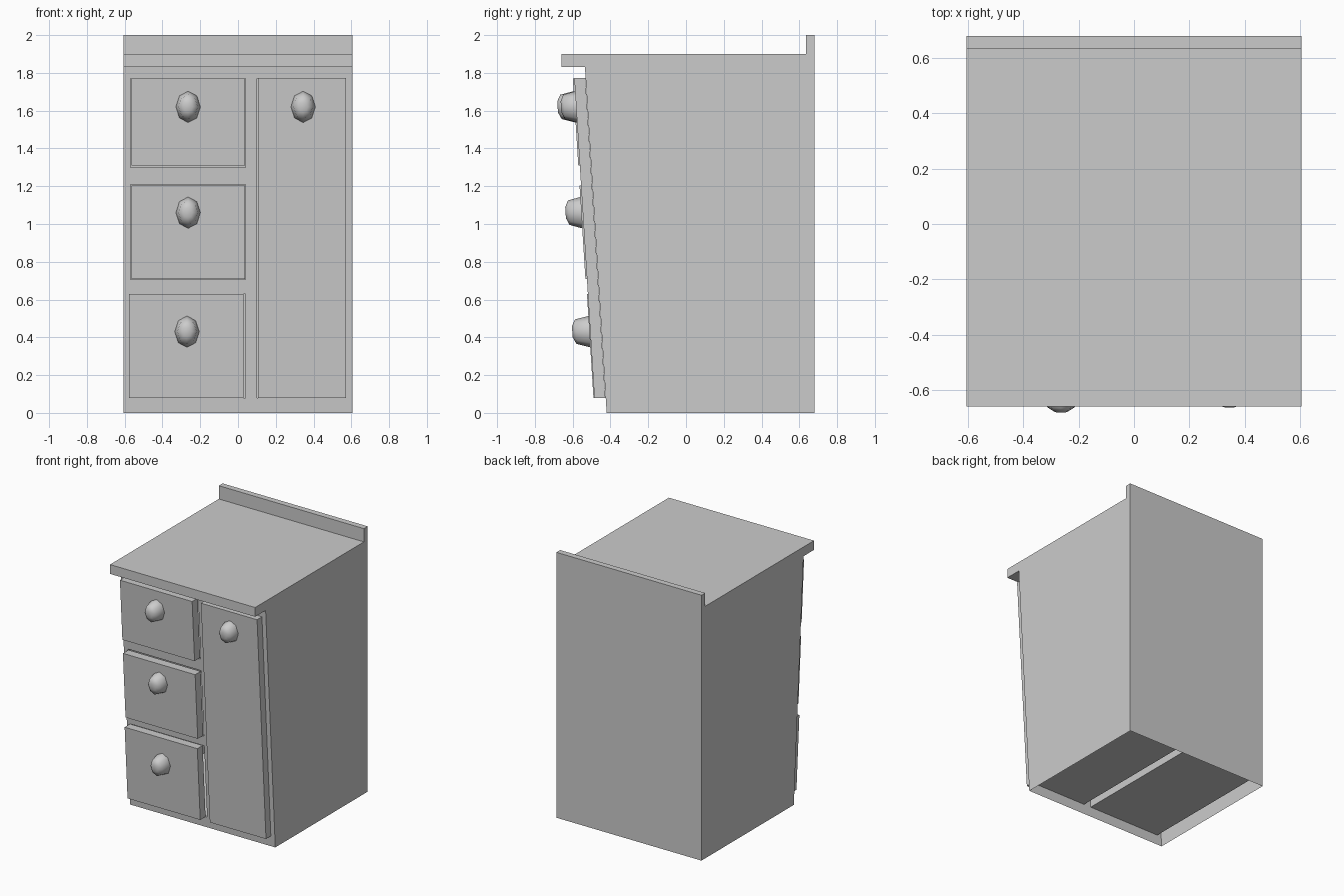
import bpy, bmesh, math

if "Cube" in bpy.data.objects:
    bpy.data.objects.remove(bpy.data.objects["Cube"])

W = 0.605            # half width of the cabinet
SLOPE = 0.0628       # lean of the front face


def front_y(z, out=0.0):
    return -0.42 - SLOPE * z - out


def finish(name, bm):
    bmesh.ops.remove_doubles(bm, verts=bm.verts, dist=0.0001)
    bmesh.ops.recalc_face_normals(bm, faces=bm.faces)
    me = bpy.data.meshes.new(name)
    bm.to_mesh(me)
    bm.free()
    ob = bpy.data.objects.new(name, me)
    bpy.context.collection.objects.link(ob)
    return ob


def quad(bm, pts):
    bm.faces.new([bm.verts.new(p) for p in pts])


def slab(name, x0, x1, z0, z1, thick):
    # Leaning panel lying on the front face
    bm = bmesh.new()
    prof = [(front_y(z0, 0.002), z0), (front_y(z0, thick), z0),
            (front_y(z1, thick), z1), (front_y(z1, 0.002), z1)]
    f = bm.faces.new([bm.verts.new((x0, y, z)) for y, z in prof])
    ext = bmesh.ops.extrude_face_region(bm, geom=[f], use_keep_orig=True)
    vs = [g for g in ext["geom"] if isinstance(g, bmesh.types.BMVert)]
    bmesh.ops.translate(bm, verts=vs, vec=(x1 - x0, 0, 0))
    return finish(name, bm)


def knob(name, cx, cz, panel, height):
    # Oval eight-sided knob, tilted with the panel
    bm = bmesh.new()
    rings = []
    for r, d in [(1.0, -0.02), (1.0, 0.0), (0.78, 0.8 * height), (0.35, height)]:
        ring = []
        for i in range(8):
            a = math.tau * i / 8
            z = cz + 0.083 * r * math.sin(a)
            ring.append(bm.verts.new((cx + 0.065 * r * math.cos(a),
                                      front_y(z, panel + d), z)))
        rings.append(ring)
    for a, b in zip(rings, rings[1:]):
        for i in range(8):
            j = (i + 1) % 8
            bm.faces.new((a[i], a[j], b[j], b[i]))
    bm.faces.new(rings[0])
    bm.faces.new(rings[-1])
    ob = finish(name, bm)
    for p in ob.data.polygons:
        p.use_smooth = True


# Cabinet shell with counter and splashback, open underneath
bm = bmesh.new()
profile = [(front_y(0), 0), (0.68, 0), (0.68, 2.0), (0.635, 2.0), (0.635, 1.9),
           (-0.66, 1.9), (-0.66, 1.83), (front_y(1.83), 1.83)]
for x in (-W, W):
    bm.faces.new([bm.verts.new((x, y, z)) for y, z in profile])
for (y0, z0), (y1, z1) in list(zip(profile, profile[1:]))[1:]:
    quad(bm, [(-W, y0, z0), (W, y0, z0), (W, y1, z1), (-W, y1, z1)])

# Front frame with openings
xs = [-W, -0.57, 0.04, 0.10, 0.57, W]
zs = [0, 0.08, 0.63, 0.705, 1.21, 1.30, 1.77, 1.83]
for i in range(5):
    for k in range(7):
        if (i == 1 and k in (1, 3, 5)) or (i == 3 and 1 <= k <= 5):
            continue
        quad(bm, [(xs[i], front_y(zs[k]), zs[k]), (xs[i + 1], front_y(zs[k]), zs[k]),
                  (xs[i + 1], front_y(zs[k + 1]), zs[k + 1]),
                  (xs[i], front_y(zs[k + 1]), zs[k + 1])])

# Compartment linings behind the openings
for x0, x1, z0, z1 in [(-0.57, 0.04, 0.08, 0.63), (-0.57, 0.04, 0.705, 1.21),
                       (-0.57, 0.04, 1.30, 1.77), (0.10, 0.57, 0.08, 1.77)]:
    rim = [(x0, z0), (x1, z0), (x1, z1), (x0, z1)]
    for (xa, za), (xb, zb) in zip(rim, rim[1:] + rim[:1]):
        quad(bm, [(xa, front_y(za), za), (xb, front_y(zb), zb), (xb, 0.63, zb), (xa, 0.63, za)])
    quad(bm, [(x, 0.63, z) for x, z in rim])
finish("cabinet_body", bm)

# Drawer fronts, door and knobs
slab("drawer_top", -0.565, 0.037, 1.31, 1.77, 0.068)
slab("drawer_middle", -0.565, 0.037, 0.71, 1.205, 0.068)
slab("drawer_bottom", -0.578, 0.028, 0.08, 0.63, 0.065)
slab("door", 0.105, 0.573, 0.08, 1.773, 0.06)
knob("drawer_knob_top", -0.264, 1.62, 0.068, 0.09)
knob("drawer_knob_middle", -0.264, 1.06, 0.068, 0.083)
knob("drawer_knob_bottom", -0.27, 0.43, 0.065, 0.09)
knob("door_knob", 0.345, 1.62, 0.06, 0.08)
